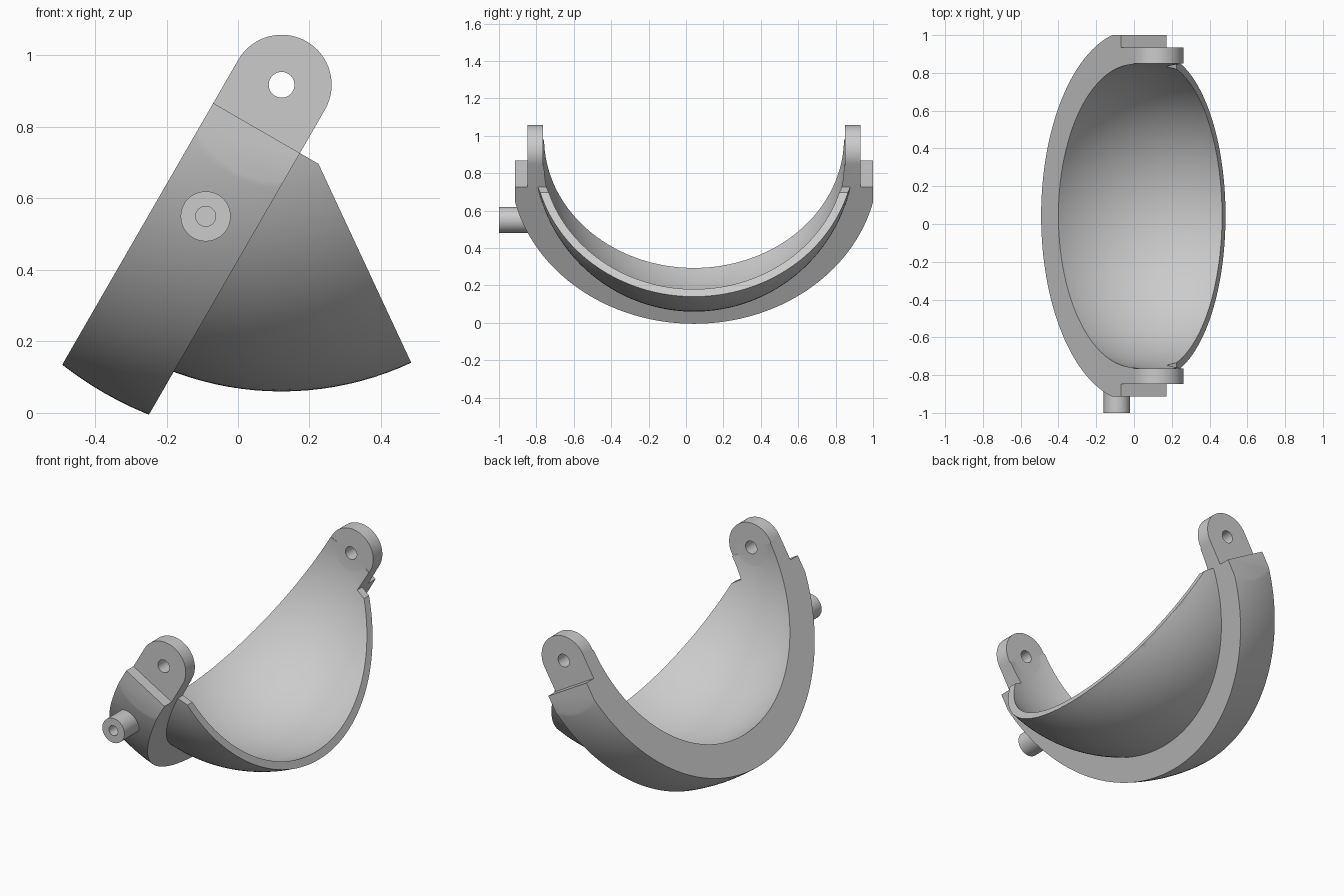
import bpy, bmesh, math
from mathutils import Matrix

if "Cube" in bpy.data.objects:
    bpy.data.objects.remove(bpy.data.objects["Cube"])

PIVOT = (0.122, 0.043, 0.918)   # shared centre of the spheres
HALF_W, TOP = 0.14, -0.14       # strap half width, height of the shoulder step
R_STRAP, R_BOWL, R_IN = 0.995, 0.858, 0.814
TAB_IN, TAB_OUT, SIDE = 0.808, 0.891, 0.957

grey = bpy.data.materials.new("grey")
grey.diffuse_color = (0.6, 0.6, 0.6, 1)
grey.use_nodes = True
grey.node_tree.nodes["Principled BSDF"].inputs["Base Color"].default_value = grey.diffuse_color


def finish(bm, name):
    bmesh.ops.recalc_face_normals(bm, faces=bm.faces)
    me = bpy.data.meshes.new(name)
    bm.to_mesh(me)
    bm.free()
    ob = bpy.data.objects.new(name, me)
    bpy.context.collection.objects.link(ob)
    me.materials.append(grey)
    return ob


def prism(name, pts, y0, y1):
    """Extrude an x-z outline from y0 to y1."""
    bm = bmesh.new()
    face = bm.faces.new([bm.verts.new((x, y0, z)) for x, z in pts])
    ext = bmesh.ops.extrude_face_region(bm, geom=[face])["geom"]
    bmesh.ops.translate(bm, vec=(0, y1 - y0, 0),
                        verts=[v for v in ext if isinstance(v, bmesh.types.BMVert)])
    return finish(bm, name)


def rod(name, r, z, y0, y1, n=48):
    ring = [(r * math.cos(2 * math.pi * i / n), z + r * math.sin(2 * math.pi * i / n))
            for i in range(n)]
    return prism(name, ring, y0, y1)


def ball(name, r, flat=None):
    """Sphere with its poles on y, optionally flattened at y = +-flat."""
    bm = bmesh.new()
    bmesh.ops.create_uvsphere(bm, u_segments=144, v_segments=96, radius=r,
                              matrix=Matrix.Rotation(math.pi / 2, 4, 'X'))
    if flat:
        for s in (-1, 1):
            cut = bmesh.ops.bisect_plane(bm, geom=bm.verts[:] + bm.edges[:] + bm.faces[:],
                                         plane_co=(0, s * flat, 0), plane_no=(0, s, 0),
                                         clear_outer=True)["geom_cut"]
            bmesh.ops.contextual_create(
                bm, geom=[e for e in cut if isinstance(e, bmesh.types.BMEdge)])
    return finish(bm, name)


def boolean(ob, op, tool):
    mod = ob.modifiers.new("cut", 'BOOLEAN')
    mod.operation, mod.solver, mod.object = op, 'EXACT', tool
    bpy.context.view_layer.update()
    me = bpy.data.meshes.new_from_object(
        ob.evaluated_get(bpy.context.evaluated_depsgraph_get()))
    ob.modifiers.clear()
    ob.data = me
    bpy.data.objects.remove(tool)


# thick strap: a slab trimmed by the outer sphere
body = prism("cradle", [(-HALF_W, -1.2), (HALF_W, -1.2), (HALF_W, TOP), (-HALF_W, TOP)],
             -SIDE, SIDE)
boolean(body, 'INTERSECT', ball("outer", R_STRAP))

# thin bowl: a wedge of the smaller sphere beside the strap
a = math.radians(-35)
wedge = prism("bowl", [(0.05, TOP), (TOP / math.tan(a), TOP),
                       (1.5 * math.cos(a), 1.5 * math.sin(a)), (1.23, -1.5), (0.05, -1.5)],
              -1.1, 1.1)
boolean(wedge, 'INTERSECT', ball("bowl_outer", R_BOWL))
boolean(body, 'UNION', wedge)

# round-ended pivot tabs
arc = [(HALF_W * math.cos(math.pi * i / 32), HALF_W * math.sin(math.pi * i / 32))
       for i in range(33)]
tabs = prism("tabs", arc + [(-HALF_W, TOP - 0.1), (HALF_W, TOP - 0.1)], -TAB_OUT, TAB_OUT)
boolean(body, 'UNION', tabs)

# peg on the front, with a blind hole
boolean(body, 'UNION', rod("peg", 0.07, -0.425, -1.043, -0.83))
boolean(body, 'DIFFERENCE', rod("peg_hole", 0.028, -0.425, -1.2, -0.93))

# hollow inside, open between the tabs, and pivot holes
boolean(body, 'DIFFERENCE', ball("hollow", R_IN, TAB_IN))
boolean(body, 'DIFFERENCE', prism("tab_gap", [(-0.5, -0.01), (0.5, -0.01), (0.5, 0.5),
                                              (-0.5, 0.5)], -TAB_IN, TAB_IN))
boolean(body, 'DIFFERENCE', rod("pivot_hole", 0.036, 0, -1.2, 1.2))

# lean the part and put it in place
body.data.transform(Matrix.Translation(PIVOT) @ Matrix.Rotation(math.radians(30), 4, 'Y'))
bpy.context.view_layer.objects.active = body
body.select_set(True)
bpy.ops.object.shade_smooth_by_angle(angle=math.radians(20))
